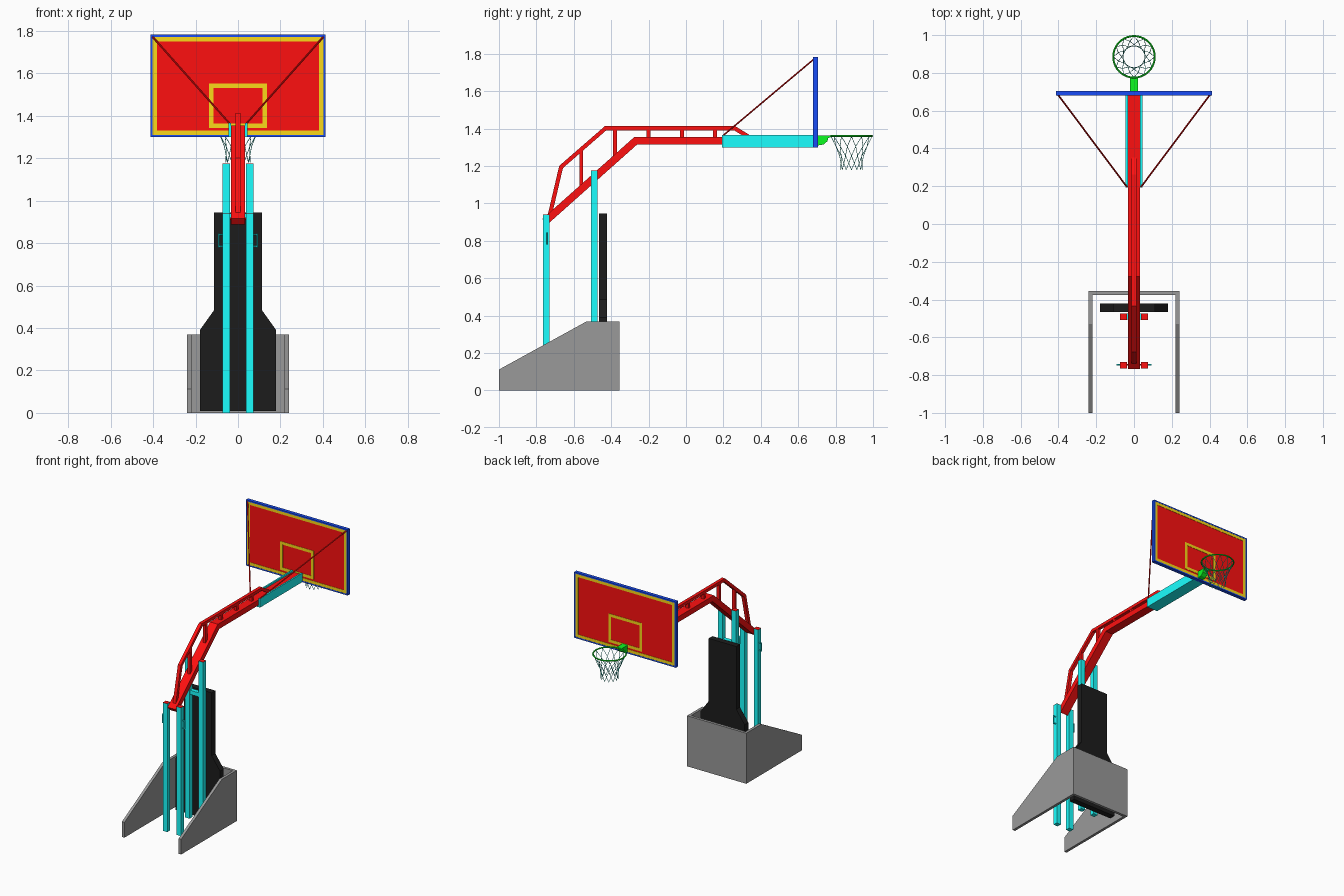
import bpy, bmesh, math
from mathutils import Vector

if "Cube" in bpy.data.objects:
    bpy.data.objects.remove(bpy.data.objects["Cube"])


def material(name, rgb):
    m = bpy.data.materials.new(name)
    m.diffuse_color = (*rgb, 1)
    m.use_nodes = True
    m.node_tree.nodes["Principled BSDF"].inputs["Base Color"].default_value = m.diffuse_color
    return m


RED = material("red", (1.0, 0.005, 0.005))
CYAN = material("cyan", (0.011, 1.0, 1.0))
BLACK = material("black", (0.012, 0.012, 0.012))
BLUE = material("blue", (0.009, 0.072, 0.92))
YELLOW = material("yellow", (0.98, 0.7, 0.009))
GREEN = material("green", (0.004, 0.95, 0.015))
GREY = material("grey", (0.32, 0.32, 0.32))
NET = material("net", (0.05, 0.7, 0.6))


def finish(name, bm, mat=None):
    bmesh.ops.recalc_face_normals(bm, faces=bm.faces)
    me = bpy.data.meshes.new(name)
    bm.to_mesh(me)
    bm.free()
    ob = bpy.data.objects.new(name, me)
    bpy.context.collection.objects.link(ob)
    if mat:
        me.materials.append(mat)
    return ob


def prism(bm, pts, axis, a, b):
    """Extrude a profile along x (points are y,z) or along y (points are x,z)."""
    put = (lambda p, t: (t, p[0], p[1])) if axis == 'x' else (lambda p, t: (p[0], t, p[1]))
    va = [bm.verts.new(put(p, a)) for p in pts]
    vb = [bm.verts.new(put(p, b)) for p in pts]
    bm.faces.new(va)
    bm.faces.new(vb[::-1])
    n = len(pts)
    for i in range(n):
        bm.faces.new((va[i], vb[i], vb[(i + 1) % n], va[(i + 1) % n]))


def box(bm, x0, x1, y0, y1, z0, z1):
    prism(bm, [(y0, z0), (y1, z0), (y1, z1), (y0, z1)], 'x', x0, x1)


def ribbon(bm, path, half, width):
    """Mitred rectangular tube following a y,z path."""
    P = [Vector(p) for p in path]
    up, down = [], []
    for i, p in enumerate(P):
        dirs = [(P[j + 1] - P[j]).normalized() for j in (i - 1, i) if 0 <= j < len(P) - 1]
        ns = [Vector((-d.y, d.x)) for d in dirs]
        m = sum(ns, Vector((0, 0))).normalized()
        m *= half / m.dot(ns[0])
        up.append(p + m)
        down.append(p - m)
    prism(bm, up + down[::-1], 'x', -width, width)


def rod(bm, p, q, r, n=8):
    p, q = Vector(p), Vector(q)
    vs = bmesh.ops.create_cone(bm, cap_ends=True, segments=n, radius1=r, radius2=r,
                               depth=(q - p).length)['verts']
    rot = (q - p).to_track_quat('Z', 'Y').to_matrix()
    for v in vs:
        v.co = rot @ v.co + (p + q) / 2


def frame(bm, x, z0, z1, t, y0, y1):
    """Rectangular picture frame, t wide."""
    box(bm, -x, -x + t, y0, y1, z0, z1)
    box(bm, x - t, x, y0, y1, z0, z1)
    box(bm, -x + t, x - t, y0, y1, z0, z0 + t)
    box(bm, -x + t, x - t, y0, y1, z1 - t, z1)


# Base cover: two sloped sides and an end wall
bm = bmesh.new()
for s in (-1, 1):
    prism(bm, [(-1, 0), (-0.375, 0), (-0.375, 0.37), (-0.53, 0.37), (-1, 0.112)],
          'x', s * 0.24, s * 0.22)
box(bm, -0.24, 0.24, -0.375, -0.355, 0, 0.37)
finish("base_cover", bm, GREY)

# Black safety pad
bm = bmesh.new()
half = [(0.18, 0.01), (0.18, 0.39), (0.112, 0.485), (0.112, 0.945)]
prism(bm, half + [(-x, z) for x, z in half[::-1]], 'y', -0.465, -0.422)
finish("safety_pad", bm, BLACK)

# Posts with red caps
for label, y, top in (("rear", -0.748, 0.94), ("front", -0.49, 1.175)):
    bm, caps = bmesh.new(), bmesh.new()
    for s in (-1, 1):
        box(bm, s * 0.055 - 0.018, s * 0.055 + 0.018, y - 0.017, y + 0.017, 0, top - 0.002)
        box(caps, s * 0.055 - 0.018, s * 0.055 + 0.018, y - 0.017, y + 0.017, top - 0.002, top)
    if label == "front":
        box(bm, -0.037, 0.037, y - 0.015, y + 0.015, 0.91, 0.94)
    finish(label + "_posts", bm, CYAN)
    finish(label + "_post_caps", caps, RED)

# Pivot axle and side handles
bm = bmesh.new()
rod(bm, (-0.072, -0.745, 0.915), (0.072, -0.745, 0.915), 0.005)
finish("pivot_axle", bm, RED)
bm = bmesh.new()
for s in (-1, 1):
    for z in (0.785, 0.84):
        rod(bm, (s * 0.07, -0.745, z), (s * 0.09, -0.745, z), 0.004)
    rod(bm, (s * 0.09, -0.745, 0.78), (s * 0.09, -0.745, 0.845), 0.004)
finish("side_handles", bm, CYAN)

# Main arm
bm = bmesh.new()
ribbon(bm, [(-0.755, 0.902), (-0.27, 1.334), (0.68, 1.334)], 0.02, 0.032)
finish("main_arm", bm, RED)

# Truss above the arm
bm = bmesh.new()
ribbon(bm, [(-0.73, 0.93), (-0.668, 1.195), (-0.43, 1.402), (0.26, 1.402), (0.345, 1.35)],
       0.011, 0.012)
for y, z0, z1 in ((-0.56, 1.08, 1.29), (-0.38, 1.24, 1.4), (-0.2, 1.34, 1.4),
                  (-0.022, 1.34, 1.4), (0.155, 1.34, 1.4)):
    box(bm, -0.011, 0.011, y - 0.01, y + 0.01, z0, z1)
finish("arm_truss", bm, RED)

# Channel carrying the backboard
bm = bmesh.new()
u = [(-0.044, 1.30), (0.044, 1.30), (0.044, 1.365), (0.033, 1.365),
     (0.033, 1.312), (-0.033, 1.312), (-0.033, 1.365), (-0.044, 1.365)]
prism(bm, u, 'y', 0.192, 0.682)
finish("board_channel", bm, CYAN)

# Diagonal stays
bm = bmesh.new()
for s in (-1, 1):
    rod(bm, (s * 0.038, 0.197, 1.362), (s * 0.405, 0.688, 1.775), 0.0045)
finish("board_stays", bm, RED)

# Backboard: panel, frame and markings on both faces
bm = bmesh.new()
box(bm, -0.405, 0.405, 0.683, 0.702, 1.305, 1.775)
finish("board_panel", bm, RED)
bm = bmesh.new()
frame(bm, 0.412, 1.30, 1.782, 0.01, 0.68, 0.705)
finish("board_frame", bm, BLUE)
bm = bmesh.new()
frame(bm, 0.402, 1.31, 1.772, 0.021, 0.681, 0.704)
frame(bm, 0.136, 1.343, 1.552, 0.021, 0.681, 0.704)
finish("board_markings", bm, YELLOW)

# Rim bracket
bm = bmesh.new()
prism(bm, [(0.704, 1.31), (0.735, 1.315), (0.757, 1.333), (0.76, 1.35),
           (0.776, 1.355), (0.776, 1.362), (0.704, 1.362)], 'x', -0.021, 0.021)
finish("rim_bracket", bm, GREEN)

# Rim
bpy.ops.mesh.primitive_torus_add(location=(0, 0.885, 1.36), major_radius=0.11,
                                 minor_radius=0.005, major_segments=40, minor_segments=10)
rim = bpy.context.object
rim.name = "rim"
rim.data.materials.append(GREEN)
bpy.ops.object.shade_smooth_by_angle()

# Net: crossing strands between rings of knots
N = 12
rows = [(1.358, 0.109), (1.305, 0.086), (1.255, 0.064), (1.215, 0.058), (1.18, 0.057)]


def knot(r, k):
    z, rad = rows[r]
    a = 2 * math.pi * (k + 0.5 * (r % 2)) / N
    return (rad * math.cos(a), 0.885 + rad * math.sin(a), z)


bm = bmesh.new()
for r in range(len(rows) - 1):
    for k in range(N):
        for d in ((0, -1) if r % 2 == 0 else (0, 1)):
            rod(bm, knot(r, k), knot(r + 1, k + d), 0.0016, 5)
finish("net", bm, NET)
